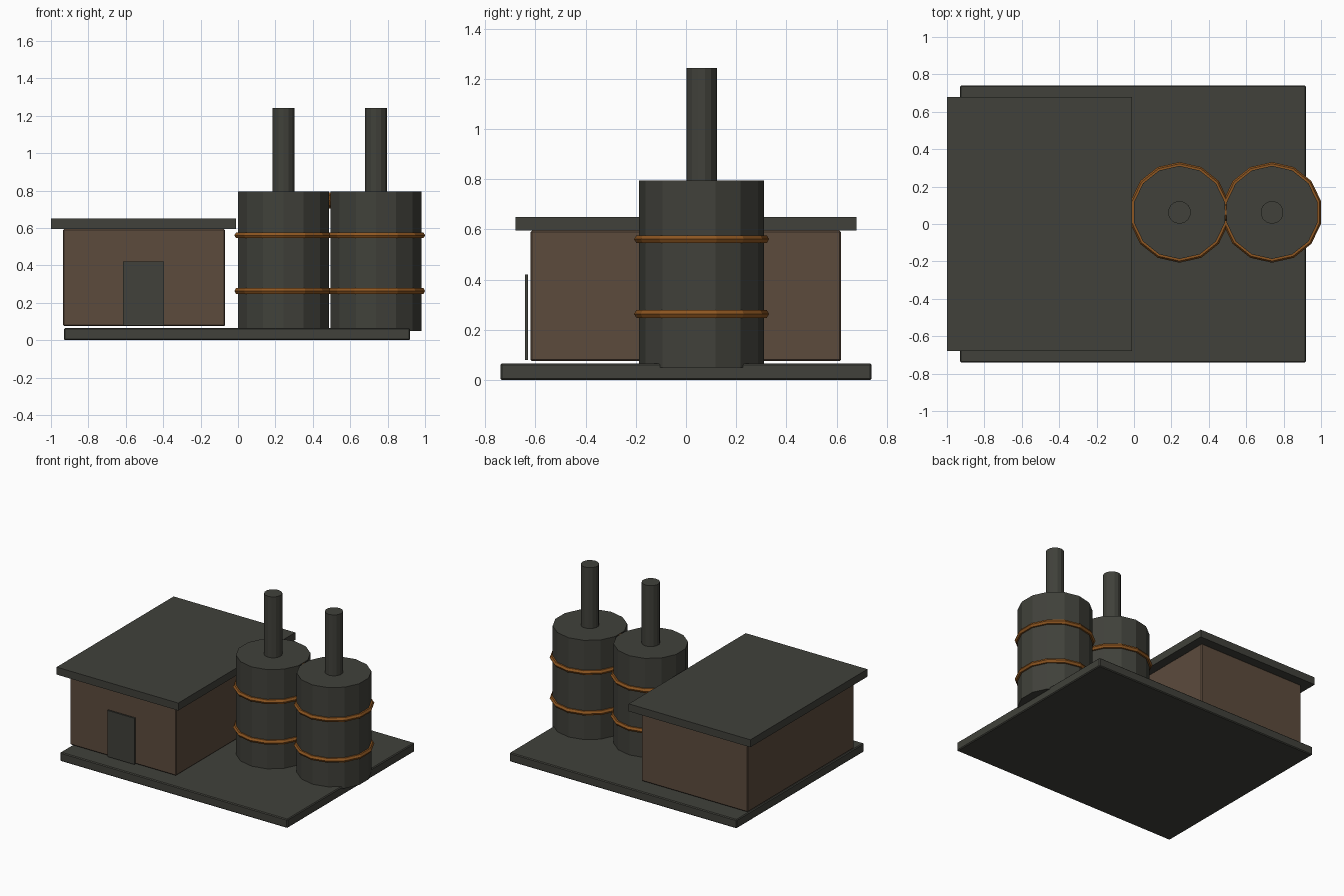
import bpy
from math import pi

cube = bpy.data.objects.get("Cube")
if cube:
    bpy.data.objects.remove(cube, do_unlink=True)


def material(name, rgb):
    m = bpy.data.materials.new(name)
    m.use_nodes = True
    m.diffuse_color = (*rgb, 1)
    m.node_tree.nodes["Principled BSDF"].inputs["Base Color"].default_value = (*rgb, 1)
    return m


grey = material("dark grey", (0.052, 0.053, 0.043))
brown = material("wall brown", (0.107, 0.07, 0.046))
orange = material("rust orange", (0.27, 0.093, 0.015))


def finish(name, mat):
    ob = bpy.context.object
    ob.name = name
    ob.data.materials.append(mat)
    return ob


def box(name, x, y, z, mat, bevel=0.0):
    """Box from (low, high) ranges on each axis."""
    ranges = (x, y, z)
    bpy.ops.mesh.primitive_cube_add(size=1, location=[(a + b) / 2 for a, b in ranges])
    ob = finish(name, mat)
    ob.scale = [b - a for a, b in ranges]
    bpy.ops.object.transform_apply(location=False, rotation=False, scale=True)
    if bevel:
        mod = ob.modifiers.new("Bevel", "BEVEL")
        mod.width = bevel
        mod.segments = 1
    return ob


def drum(name, x, y, z, radius, mat):
    """Upright faceted cylinder between two heights."""
    bpy.ops.mesh.primitive_cylinder_add(vertices=SIDES, radius=radius, depth=z[1] - z[0],
                                        location=(x, y, sum(z) / 2))
    return finish(name, mat)


SIDES = 14
TANK_Y = 0.062

# Ground slab and building
box("base_slab", (-0.93, 0.92), (-0.74, 0.74), (0, 0.065), grey, 0.006)
box("building_walls", (-0.935, -0.07), (-0.62, 0.618), (0.075, 0.595), brown, 0.006)
box("building_roof", (-1, -0.01), (-0.68, 0.68), (0.595, 0.65), grey)
box("door", (-0.615, -0.395), (-0.641, -0.629), (0.08, 0.42), grey)

# Two storage tanks with chimneys and hoops
for side, x in (("right", 0.243), ("left", 0.738)):
    drum(side + "_tank", x, TANK_Y, (0.05, 0.795), 0.249, grey)
    drum(side + "_chimney", x, TANK_Y, (0.79, 1.243), 0.061, grey)
    for level, z in (("lower", 0.263), ("upper", 0.561)):
        bpy.ops.mesh.primitive_torus_add(major_segments=SIDES, minor_segments=6,
                                         major_radius=0.251, minor_radius=0.018,
                                         location=(x, TANK_Y, z),
                                         rotation=(0, 0, pi / 2))
        finish(side + "_" + level + "_hoop", orange)

# Short pipe joining the tanks
bpy.ops.mesh.primitive_cylinder_add(vertices=10, radius=0.045, depth=0.3,
                                    location=(0.49, TANK_Y, 0.748),
                                    rotation=(0, pi / 2, 0))
finish("connecting_pipe", orange)
